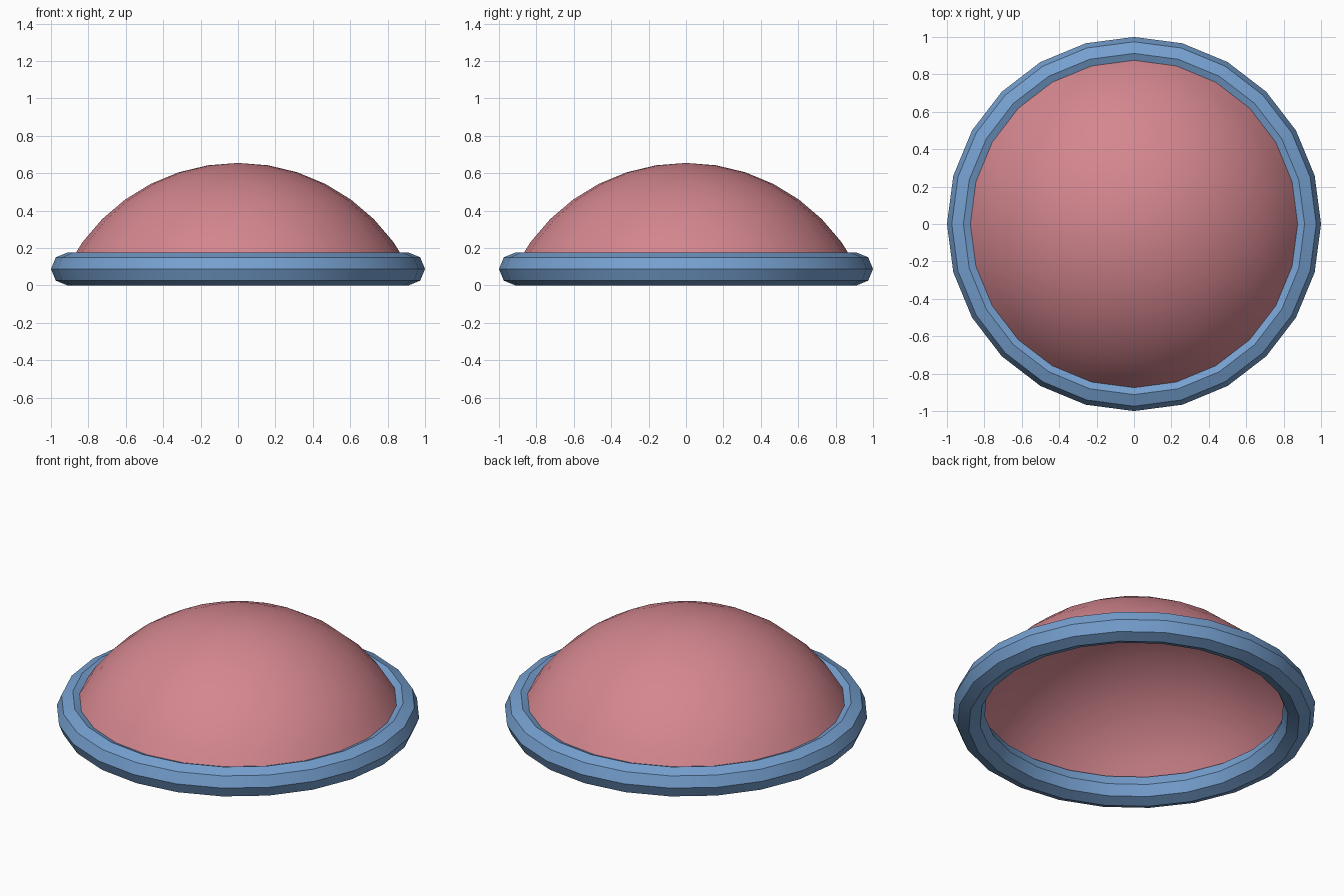
import bpy, bmesh, math

cube = bpy.data.objects.get("Cube")
if cube:
    bpy.data.objects.remove(cube, do_unlink=True)

SEGMENTS = 24


def make_material(name, color):
    mat = bpy.data.materials.new(name)
    mat.use_nodes = True
    mat.diffuse_color = color
    mat.node_tree.nodes["Principled BSDF"].inputs["Base Color"].default_value = color
    return mat


def finish(obj, name, mat):
    obj.name = obj.data.name = name
    obj.data.materials.append(mat)
    bpy.ops.object.select_all(action='DESELECT')
    obj.select_set(True)
    bpy.context.view_layer.objects.active = obj
    bpy.ops.object.shade_smooth_by_angle(angle=math.radians(30))


pink = make_material("dusty pink", (0.66, 0.24, 0.275, 1))
blue = make_material("soft blue", (0.18, 0.352, 0.63, 1))

# Rim: ring with an octagonal section, resting on the ground
TUBE = 0.088
bpy.ops.mesh.primitive_torus_add(major_segments=SEGMENTS, minor_segments=8,
                                 major_radius=1 - TUBE, minor_radius=TUBE,
                                 location=(0, 0, TUBE))
finish(bpy.context.object, "rim", blue)

# Dome: open spherical cap whose lower edge is buried in the rim
RADIUS, TOP, STEP, RINGS = 1.028, 0.655, math.radians(9), 7
bm = bmesh.new()
profile = [bm.verts.new((RADIUS * math.sin(i * STEP), 0,
                         TOP - RADIUS * (1 - math.cos(i * STEP))))
           for i in range(RINGS + 1)]
edges = [bm.edges.new(pair) for pair in zip(profile, profile[1:])]
bmesh.ops.spin(bm, geom=profile + edges, cent=(0, 0, 0), axis=(0, 0, 1),
               angle=math.tau, steps=SEGMENTS)
bmesh.ops.remove_doubles(bm, verts=bm.verts, dist=1e-4)
bmesh.ops.recalc_face_normals(bm, faces=bm.faces)
if sum(f.normal.z for f in bm.faces) < 0:
    bmesh.ops.reverse_faces(bm, faces=bm.faces)
mesh = bpy.data.meshes.new("dome")
bm.to_mesh(mesh)
bm.free()
dome = bpy.data.objects.new("dome", mesh)
bpy.context.collection.objects.link(dome)
finish(dome, "dome", pink)
